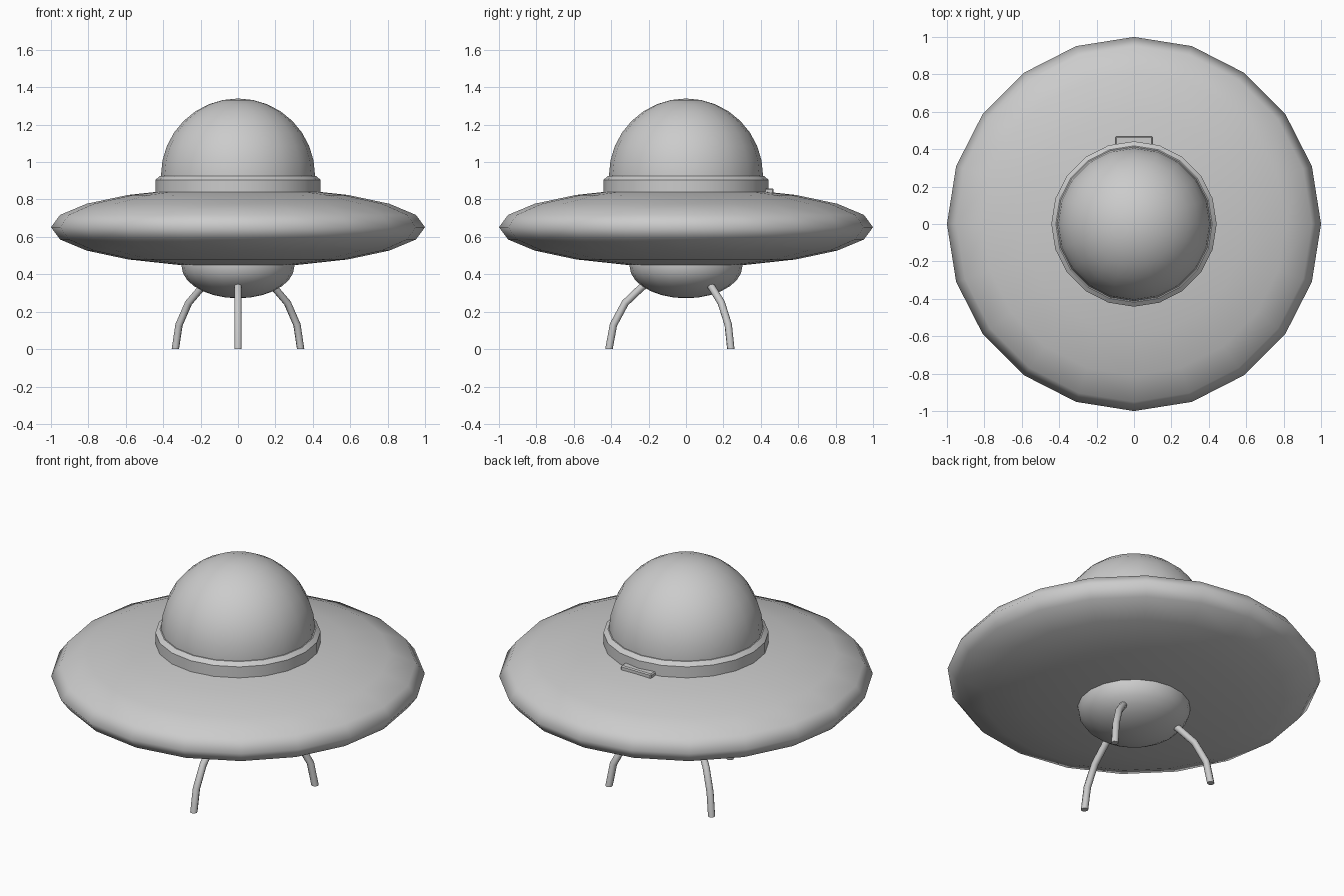
import bpy, bmesh
from math import cos, sin, pi, radians
from mathutils import Vector

if "Cube" in bpy.data.objects:
    bpy.data.objects.remove(bpy.data.objects["Cube"])

SIDES = 20


def finish(name, bm, angle):
    bmesh.ops.recalc_face_normals(bm, faces=bm.faces)
    me = bpy.data.meshes.new(name)
    bm.to_mesh(me)
    bm.free()
    ob = bpy.data.objects.new(name, me)
    bpy.context.collection.objects.link(ob)
    bpy.ops.object.select_all(action='DESELECT')
    ob.select_set(True)
    bpy.context.view_layer.objects.active = ob
    bpy.ops.object.shade_smooth_by_angle(angle=radians(angle))
    return ob


def lathe(name, profile, angle=40):
    """Spin (radius, z) points around z; zero radius closes to a pole."""
    bm = bmesh.new()
    rings = []
    for r, z in profile:
        n = 1 if r < 1e-5 else SIDES
        rings.append([bm.verts.new((r * cos(2 * pi * i / SIDES), r * sin(2 * pi * i / SIDES), z))
                      for i in range(n)])
    for a, b in zip(rings, rings[1:]):
        for i in range(SIDES):
            j = (i + 1) % SIDES
            quad = [a[i % len(a)], a[j % len(a)], b[j % len(b)], b[i % len(b)]]
            bm.faces.new(list(dict.fromkeys(quad)))
    return finish(name, bm, angle)


def arc(r, h, zc, a0, a1, steps):
    """Elliptical arc in the (radius, z) plane, angles in degrees."""
    pts = []
    for i in range(steps + 1):
        a = radians(a0 + (a1 - a0) * i / steps)
        pts.append((abs(r * cos(a)), zc + h * sin(a)))
    return pts


def tube(name, path, radius, heading, sides=8):
    """Tube along a (distance, z) path lying in the vertical plane of a heading."""
    out = Vector((cos(heading), sin(heading), 0))
    side = Vector((-out.y, out.x, 0))
    pts = [out * d + Vector((0, 0, z)) for d, z in path]
    bm = bmesh.new()
    rings = []
    for k, p in enumerate(pts):
        t = (pts[min(k + 1, len(pts) - 1)] - pts[max(k - 1, 0)]).normalized()
        if k == len(pts) - 1:
            t = Vector((0, 0, -1))      # level foot
        up = side.cross(t)
        rings.append([bm.verts.new(p + radius * (side * cos(2 * pi * i / sides) + up * sin(2 * pi * i / sides)))
                      for i in range(sides)])
    for a, b in zip(rings, rings[1:]):
        for i in range(sides):
            j = (i + 1) % sides
            bm.faces.new((a[i], a[j], b[j], b[i]))
    bm.faces.new(rings[0])
    bm.faces.new(rings[-1])
    return finish(name, bm, 50)


# saucer disc
lathe("saucer_disc", arc(1.0, 0.213, 0.652, 90, -90, 10), 180)

# collar around the cockpit
lathe("dome_collar", [(0.40, 0.80), (0.442, 0.80), (0.442, 0.905), (0.418, 0.925), (0.39, 0.925)], 30)

# cockpit dome
lathe("cockpit_dome", [(0.41, 0.86)] + arc(0.412, 0.412, 0.928, 0, 90, 8))

# belly dome under the disc
lathe("belly_dome", [(0.30, 0.50)] + arc(0.302, 0.173, 0.445, 0, -90, 7))

# three curved legs
leg_path = [(0.19, 0.37), (0.243, 0.325), (0.325, 0.247), (0.388, 0.13), (0.412, 0.0)]
for name, deg in (("front_leg", -90), ("right_leg", 35.6), ("left_leg", 144.4)):
    tube(name, leg_path, 0.02, radians(deg))

# small latch at the back of the collar
bm = bmesh.new()
bmesh.ops.create_cube(bm, size=1)
bmesh.ops.scale(bm, vec=(0.20, 0.05, 0.04), verts=bm.verts)
bmesh.ops.translate(bm, vec=(0, 0.444, 0.84), verts=bm.verts)
bmesh.ops.bevel(bm, geom=bm.edges[:], offset=0.006, segments=1, affect='EDGES')
finish("rear_latch", bm, 30)
